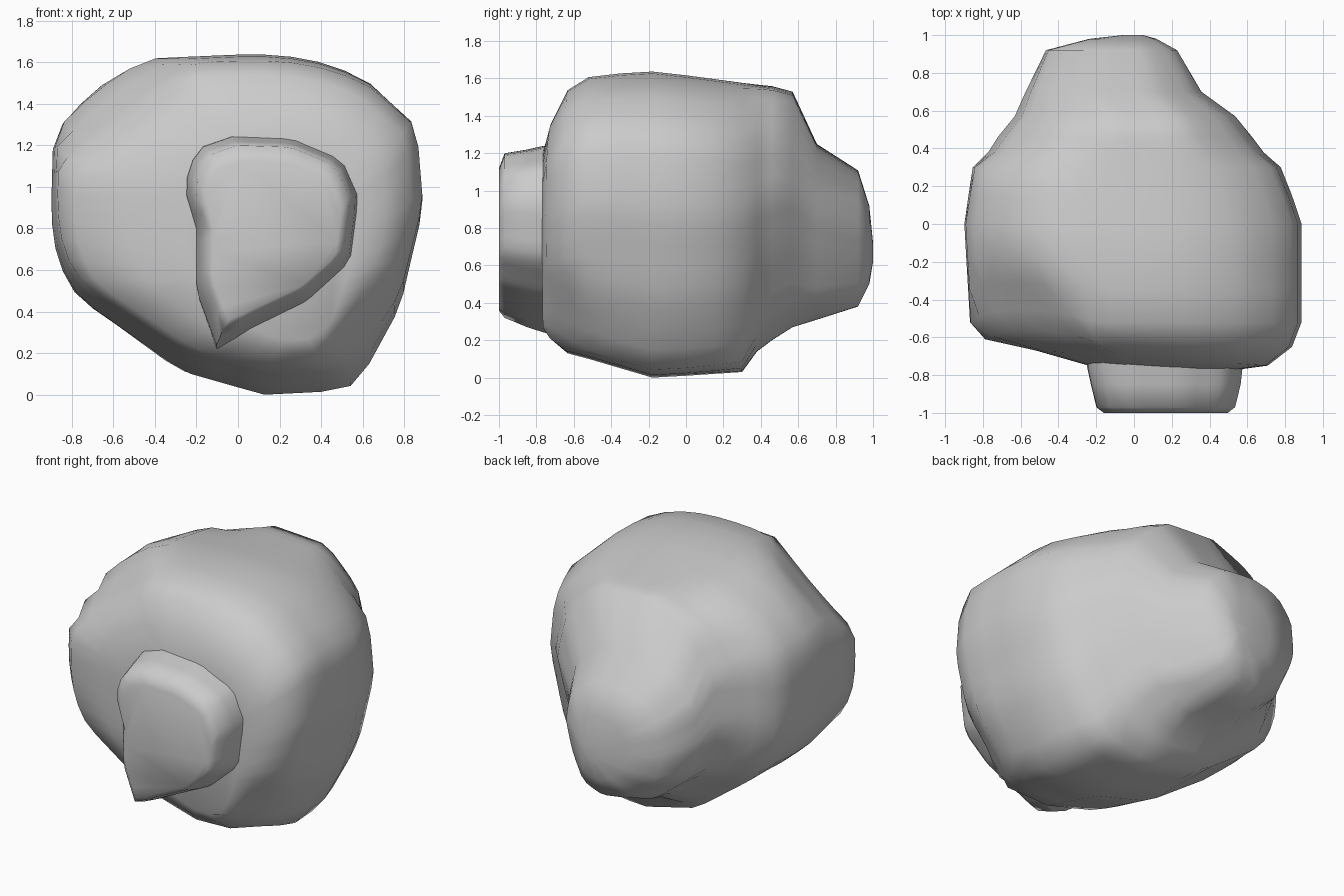
import bpy, bmesh, math
from mathutils import Vector

if "Cube" in bpy.data.objects:
    bpy.data.objects.remove(bpy.data.objects["Cube"])

N = 44  # points around every ring

# Front outlines (x, z)
BODY = [(0.12, 0.01), (0.52, 0.03), (0.62, 0.14), (0.78, 0.43), (0.89, 0.9),
        (0.86, 1.29), (0.6, 1.53), (0.33, 1.62), (0.08, 1.64), (-0.4, 1.62),
        (-0.63, 1.53), (-0.82, 1.36), (-0.89, 1.24), (-0.9, 0.87),
        (-0.87, 0.65), (-0.77, 0.47), (-0.27, 0.12)]
BOSS = [(-0.1, 0.23), (0.02, 0.3), (0.33, 0.45), (0.54, 0.64), (0.58, 0.95),
        (0.5, 1.13), (0.26, 1.23), (-0.03, 1.24), (-0.2, 1.18), (-0.26, 1.0),
        (-0.2, 0.8), (-0.2, 0.5)]
LUMP = [(-0.25, 0.3), (0.1, 0.3), (0.3, 0.45), (0.43, 0.75), (0.5, 1.0),
        (0.43, 1.27), (0.22, 1.48), (-0.15, 1.5), (-0.42, 1.38), (-0.58, 1.15),
        (-0.63, 0.85), (-0.55, 0.55)]


def outline(points):
    """Resample an outline by angle and scale it to a unit box."""
    xs, zs = [p[0] for p in points], [p[1] for p in points]
    x0, x1, z0, z1 = min(xs), max(xs), min(zs), max(zs)
    q = [(2 * (x - x0) / (x1 - x0) - 1, 2 * (z - z0) / (z1 - z0) - 1)
         for x, z in points]
    result = []
    for i in range(N):
        a = 2 * math.pi * i / N
        dx, dz = math.cos(a), math.sin(a)
        best = 0
        for (ax, az), (bx, bz) in zip(q, q[1:] + q[:1]):
            ex, ez = bx - ax, bz - az
            d = dx * ez - dz * ex
            if abs(d) < 1e-9:
                continue
            t = (ax * ez - az * ex) / d
            s = (ax * dz - az * dx) / d
            if t > 0 and -0.001 <= s <= 1.001:
                best = max(best, t)
        result.append((best * dx, best * dz))
    return result


def loft(name, shape_a, shape_b, rings, angle, chips=()):
    """Skin rings of (y, x0, x1, z0, z1, blend, slant), then flatten chips."""
    a, b = outline(shape_a), outline(shape_b)
    bm = bmesh.new()
    loops = []
    for y, x0, x1, z0, z1, k, slant in rings:
        cx, cz, hx, hz = (x0 + x1) / 2, (z0 + z1) / 2, (x1 - x0) / 2, (z1 - z0) / 2
        loop = []
        for (ax, az), (bx, bz) in zip(a, b):
            ux, uz = ax + (bx - ax) * k, az + (bz - az) * k
            loop.append(bm.verts.new((cx + ux * hx, y - slant * ux, cz + uz * hz)))
        loops.append(loop)
    for p, q in zip(loops, loops[1:]):
        for i in range(N):
            j = (i + 1) % N
            bm.faces.new((p[i], p[j], q[j], q[i]))
    bm.faces.new(loops[0])
    bm.faces.new(loops[-1])
    for normal, dist in chips:
        n = Vector(normal).normalized()
        for v in bm.verts:
            over = v.co.dot(n) - dist
            if over > 0:
                v.co -= n * over
    bmesh.ops.recalc_face_normals(bm, faces=bm.faces)
    mesh = bpy.data.meshes.new(name)
    bm.to_mesh(mesh)
    bm.free()
    ob = bpy.data.objects.new(name, mesh)
    bpy.context.collection.objects.link(ob)
    bpy.ops.object.select_all(action='DESELECT')
    ob.select_set(True)
    bpy.context.view_layer.objects.active = ob
    bpy.ops.object.shade_smooth_by_angle(angle=math.radians(angle))
    return ob


# Main boulder, front face to back lump, with chipped front corners
loft("boulder_body", BODY, LUMP, [
    (-0.76, -0.24, 0.56, 0.26, 1.22, 0, 0.01),
    (-0.71, -0.52, 0.71, 0.2, 1.37, 0, 0.04),
    (-0.63, -0.79, 0.84, 0.13, 1.54, 0, 0.02),
    (-0.52, -0.87, 0.89, 0.1, 1.61, 0, 0),
    (-0.35, -0.88, 0.89, 0.05, 1.63, 0, 0),
    (-0.18, -0.89, 0.89, 0.0, 1.64, 0, 0),
    (0.0, -0.9, 0.89, 0.01, 1.62, 0, 0),
    (0.15, -0.88, 0.84, 0.02, 1.6, 0.05, 0),
    (0.30, -0.86, 0.78, 0.03, 1.58, 0.15, 0),
    (0.38, -0.78, 0.69, 0.14, 1.57, 0.6, 0),
    (0.46, -0.73, 0.63, 0.2, 1.56, 0.8, 0),
    (0.57, -0.64, 0.54, 0.27, 1.53, 0.9, 0),
    (0.70, -0.58, 0.36, 0.31, 1.25, 0.8, 0),
    (0.92, -0.47, 0.23, 0.38, 1.11, 0.5, 0),
    (0.98, -0.24, 0.12, 0.5, 0.92, 0.5, 0),
    (1.0, -0.06, 0.05, 0.62, 0.72, 1, 0)], 60,
    chips=[((-0.55, -0.45, 0.7), 1.475), ((0.64, -0.6, -0.48), 0.58)])

# Blunt knob on the front
loft("front_knob", BOSS, BOSS, [
    (-1.0, -0.17, 0.5, 0.35, 1.12, 0, 0),
    (-0.97, -0.21, 0.54, 0.31, 1.2, 0, 0),
    (-0.85, -0.24, 0.57, 0.26, 1.22, 0, 0),
    (-0.76, -0.26, 0.58, 0.23, 1.24, 0, 0),
    (-0.6, -0.26, 0.6, 0.2, 1.26, 0, 0)], 65)
